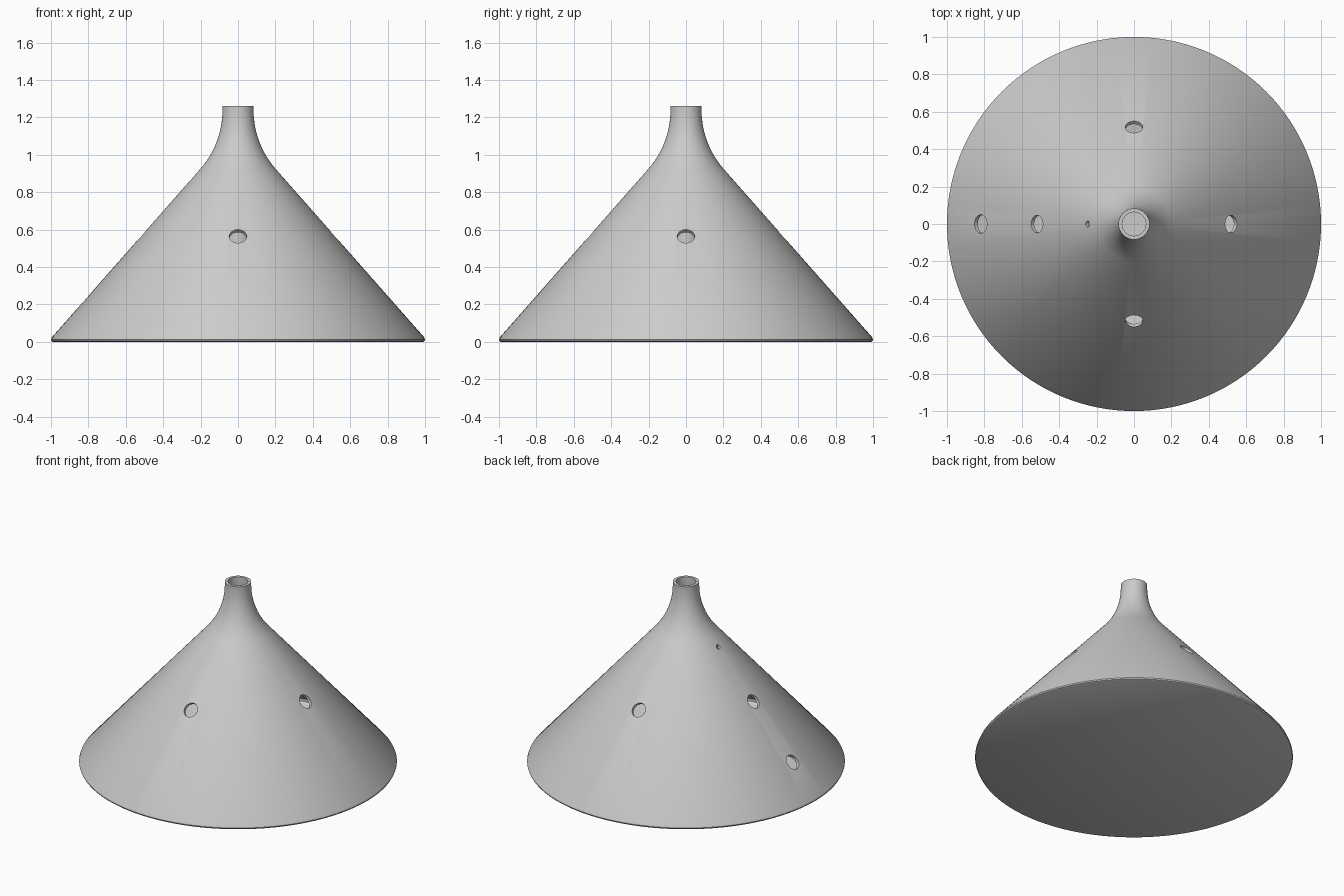
import bpy, bmesh
from math import sin, cos, pi, radians
from mathutils import Vector

if "Cube" in bpy.data.objects:
    bpy.data.objects.remove(bpy.data.objects["Cube"], do_unlink=True)

grey = bpy.data.materials.new("light_grey")
grey.use_nodes = True
colour = (0.6, 0.6, 0.6, 1)
grey.diffuse_color = colour
grey.node_tree.nodes["Principled BSDF"].inputs["Base Color"].default_value = colour

SLOPE = radians(41.3)      # elevation of the cone's outward normal
TOP, FLARE = 1.26, 1.24    # rim height and start of the neck flare
WALL = 0.02


def lathe(name, profile, closed=False, steps=128):
    """Revolve an (r, z) profile about the z axis."""
    bm = bmesh.new()
    verts = [bm.verts.new((r, 0, z)) for r, z in profile]
    pairs = list(zip(verts, verts[1:]))
    if closed:
        pairs.append((verts[-1], verts[0]))
    edges = [bm.edges.new(p) for p in pairs]
    bmesh.ops.spin(bm, geom=verts + edges, cent=(0, 0, 0), axis=(0, 0, 1),
                   angle=2 * pi, steps=steps, use_merge=False)
    bmesh.ops.remove_doubles(bm, verts=bm.verts, dist=1e-4)
    bmesh.ops.recalc_face_normals(bm, faces=bm.faces)
    mesh = bpy.data.meshes.new(name)
    bm.to_mesh(mesh)
    bm.free()
    mesh.materials.append(grey)
    obj = bpy.data.objects.new(name, mesh)
    bpy.context.collection.objects.link(obj)
    return obj


def select(obj):
    bpy.ops.object.select_all(action='DESELECT')
    obj.select_set(True)
    bpy.context.view_layer.objects.active = obj


def flare(radius, count=12):
    """Concave arc from the neck down to the cone."""
    return [(0.563 - radius * cos(SLOPE * i / count),
             FLARE - radius * sin(SLOPE * i / count)) for i in range(count + 1)]


# Hollow conical body: outer skin, base, inner floor and inner skin
outer = [(0.083, TOP)] + flare(0.48)
rim = [(0.995, 0.025), (1, 0.012), (0.997, 0.004), (0.99, 0)]
inner = [(0.945, 0.047), (0.945, 0.03), (0.93, WALL), (0, WALL)]
inside = [(0.083 - WALL, TOP)] + flare(0.48 + WALL)
profile = outer + rim + [(0, 0)] + inner[::-1] + inside[::-1]
body = lathe("conical_body", profile, closed=True)


# Round holes drilled square to the wall
def drill(angle, r, radius):
    z = 0.025 + (0.995 - r) / sin(SLOPE) * cos(SLOPE)
    out = Vector((cos(angle) * cos(SLOPE), sin(angle) * cos(SLOPE), sin(SLOPE)))
    bpy.ops.mesh.primitive_cylinder_add(
        vertices=40, radius=radius, depth=0.1,
        location=(r * cos(angle), r * sin(angle), z),
        rotation=out.to_track_quat('Z', 'Y').to_euler())
    cutter = bpy.context.object
    cutter.name = "hole_cutter"
    cutter.hide_render = True
    select(body)
    cut = body.modifiers.new("hole", 'BOOLEAN')
    cut.operation = 'DIFFERENCE'
    cut.solver = 'EXACT'
    cut.object = cutter
    bpy.ops.object.modifier_apply(modifier=cut.name)
    bpy.data.objects.remove(cutter, do_unlink=True)


for quarter in range(4):
    drill(quarter * pi / 2, 0.52, 0.047)
drill(pi, 0.82, 0.05)
drill(pi, 0.25, 0.016)

# Straight bore continuing below the neck
tube = lathe("inner_tube", [(0.064, 1.05), (0.078, 1.05), (0.078, WALL), (0.064, WALL)],
             closed=True, steps=64)

for obj in (body, tube):
    select(obj)
    bpy.ops.object.shade_smooth_by_angle(angle=radians(35))
